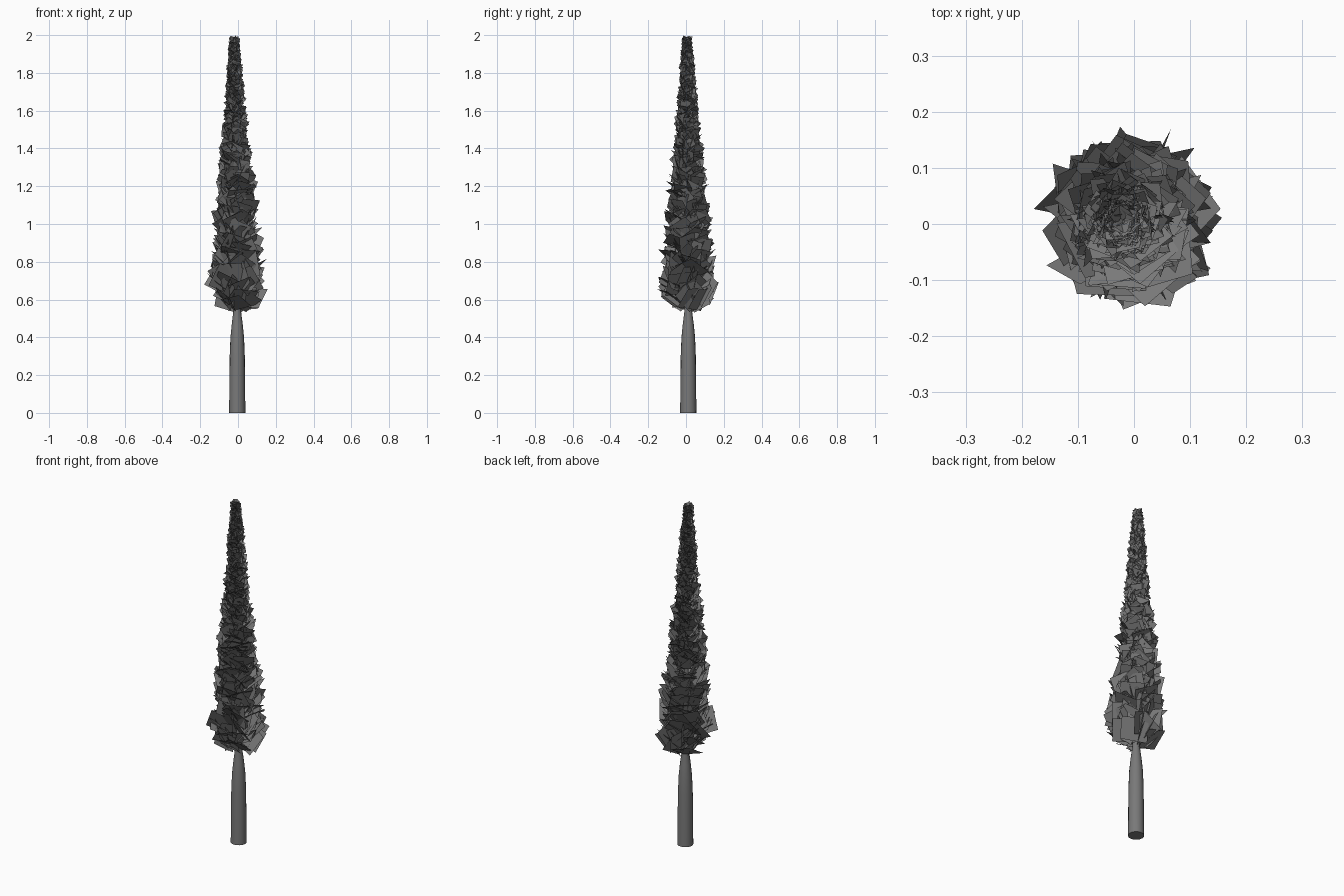
import bpy
import bmesh
import math
import random
from mathutils import Vector, Matrix

random.seed(7)

cube = bpy.data.objects.get("Cube")
if cube:
    bpy.data.objects.remove(cube, do_unlink=True)

# One plain grey for the whole tree
GREY = (0.19, 0.19, 0.19, 1.0)
grey = bpy.data.materials.new("plain grey")
grey.use_nodes = True
grey.diffuse_color = GREY
grey.node_tree.nodes["Principled BSDF"].inputs["Base Color"].default_value = GREY


def interpolate(points, z):
    """Radius at height z on a (z, radius) profile."""
    for (z0, r0), (z1, r1) in zip(points, points[1:]):
        if z <= z1:
            return r0 + (r1 - r0) * max(0, z - z0) / (z1 - z0)
    return points[-1][1]


def axis(z):
    """Slightly leaning centre line of the tree."""
    t = max(0, z - 0.5) / 1.5
    return Vector((-0.004 - 0.016 * t, 0.012 - 0.006 * t, z))


def make_object(name, bm):
    mesh = bpy.data.meshes.new(name)
    bm.to_mesh(mesh)
    bm.free()
    mesh.materials.append(grey)
    obj = bpy.data.objects.new(name, mesh)
    bpy.context.collection.objects.link(obj)
    return obj


# Trunk: round rings lofted along the centre line, thinning inside the crown
TRUNK = [(0, 0.043), (0.3, 0.040), (0.4, 0.036), (0.47, 0.029),
         (0.54, 0.020), (0.8, 0.014), (1.4, 0.009), (1.93, 0.004)]
SIDES = 16
bm = bmesh.new()
rings = []
for z, r in TRUNK:
    c = axis(z)
    angles = [math.tau * i / SIDES for i in range(SIDES)]
    rings.append([bm.verts.new(c + Vector((math.cos(a) * r, math.sin(a) * r, 0)))
                  for a in angles])
for low, high in zip(rings, rings[1:]):
    for i in range(SIDES):
        j = (i + 1) % SIDES
        bm.faces.new((low[i], low[j], high[j], high[i])).smooth = True
bm.faces.new(rings[0][::-1])
bm.faces.new(rings[-1])
trunk = make_object("trunk", bm)
bpy.context.view_layer.objects.active = trunk
trunk.select_set(True)
bpy.ops.object.shade_smooth_by_angle(angle=math.radians(40))

# Crown: flat leaf cards climbing the stem in a spiral, tilted up and out
CROWN = [(0.56, 0.155), (0.7, 0.155), (0.85, 0.14), (1.0, 0.125), (1.2, 0.105),
         (1.4, 0.08), (1.6, 0.06), (1.8, 0.044), (2.0, 0.026)]
GOLDEN = math.pi * (3 - math.sqrt(5))
bm = bmesh.new()
z, turn = 0.58, 0.0
while z < 1.985:
    reach = interpolate(CROWN, z)
    turn += GOLDEN + random.uniform(-0.3, 0.3)
    radial = Vector((math.cos(turn), math.sin(turn), 0))
    tangent = Vector((-radial.y, radial.x, 0))
    pitch = math.radians(random.uniform(30, 70))
    along = radial * math.cos(pitch) + Vector((0, 0, math.sin(pitch)))
    across = Matrix.Rotation(random.gauss(0, 0.6), 3, along) @ tangent
    centre = axis(z) + radial * reach * random.uniform(0.4, 0.65)
    half = reach * random.uniform(0.5, 0.68)
    spin = random.uniform(0, math.pi / 2)
    verts = []
    for k in range(4):
        a = spin + k * math.pi / 2
        p = centre + (along * math.cos(a) + across * math.sin(a)) * half
        # Keep corners inside the crown outline and its cupped underside
        p.z = min(p.z, 2.0)
        offset = p - axis(p.z)
        limit = reach * 1.12
        if offset.length > limit:
            p = axis(p.z) + offset * (limit / offset.length)
            offset = p - axis(p.z)
        p.z = max(p.z, 0.525 + 0.3 * max(0, offset.length - 0.02))
        verts.append(bm.verts.new(p))
    face = bm.faces.new(verts)
    face.normal_update()
    if face.normal.dot(radial) < 0:
        face.normal_flip()
    z += reach * 0.024
make_object("crown_leaves", bm)
